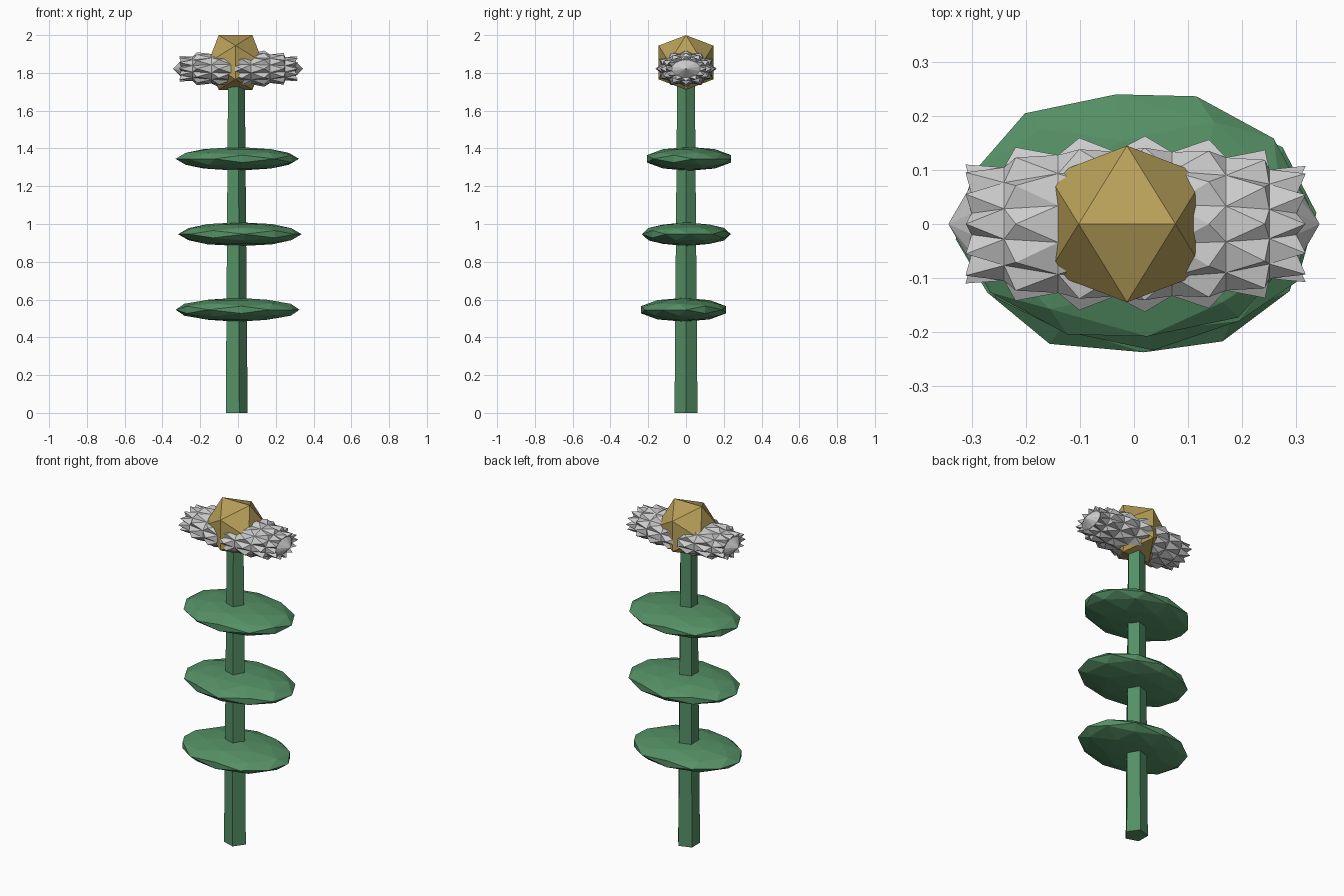
import bpy, bmesh, math
from mathutils import Vector, Matrix

if "Cube" in bpy.data.objects:
    bpy.data.objects.remove(bpy.data.objects["Cube"])

CX = -0.013  # stem axis


def make_object(name, bm, mat=None):
    bmesh.ops.recalc_face_normals(bm, faces=bm.faces[:])
    mesh = bpy.data.meshes.new(name)
    bm.to_mesh(mesh)
    bm.free()
    if mat:
        mesh.materials.append(mat)
    obj = bpy.data.objects.new(name, mesh)
    bpy.context.collection.objects.link(obj)
    return obj


def material(name, rgb):
    m = bpy.data.materials.new(name)
    m.diffuse_color = (*rgb, 1)
    m.use_nodes = True
    m.node_tree.nodes["Principled BSDF"].inputs["Base Color"].default_value = m.diffuse_color
    return m


def icosphere(detail, turn, scale, centre):
    """Icosahedron with an edge on top, optionally split once, turned about z then scaled."""
    g = (1 + 5 ** 0.5) / 2
    pts = []
    for s in (-1, 1):
        for t in (-g, g):
            pts += [Vector((s, 0, t)), Vector((t, s, 0)), Vector((0, t, s))]
    if detail:
        pts += [(p + q) / 2 for i, p in enumerate(pts) for q in pts[:i]
                if (p - q).length < 2.1]
    bm = bmesh.new()
    rot = Matrix.Rotation(math.radians(turn), 3, 'Z')
    for p in pts:
        bm.verts.new(rot @ p.normalized())
    bmesh.ops.convex_hull(bm, input=bm.verts[:])
    for v in bm.verts:
        v.co = Vector([a * b + c for a, b, c in zip(v.co, scale, centre)])
    return bm


green = material("leaf_green", (0.09, 0.28, 0.13))
gold = material("centre_gold", (0.48, 0.35, 0.1))

# Tapered five-sided stem
bm = bmesh.new()
rings = []
for r, z in ((0.064, 0.0), (0.049, 1.8)):
    rings.append([bm.verts.new((CX + r * math.cos(i * math.tau / 5),
                                r * math.sin(i * math.tau / 5), z)) for i in range(5)])
for i in range(5):
    j = (i + 1) % 5
    bm.faces.new((rings[0][i], rings[0][j], rings[1][j], rings[1][i]))
for ring in rings:
    bm.faces.new(ring)
make_object("stem", bm, green)

# Three flattened leaves, each turned a little
for n, (turn, x, y, z) in enumerate(((-28, -0.002, -0.013, 0.546),
                                     (4.5, 0.01, 0.002, 0.946),
                                     (37, -0.004, 0.016, 1.345))):
    make_object(f"leaf_{n + 1}",
                icosphere(1, turn, (0.328, 0.236, 0.063), (x, y, z)), green)

# Golden flower centre
make_object("flower_centre", icosphere(0, 0, (0.17,) * 3, (CX, 0, 1.855)), gold)

# Spiky petal mass: stretched rings along x with every panel drawn out to a point
SIDES, ZC = 12, 1.822
bm = bmesh.new()
rings = []
for x in (-0.30, -0.24, -0.14, -0.035, 0.07, 0.17, 0.25, 0.30):
    f = 0.85 * (1 - abs(x / 0.345) ** 2.6) ** 0.5
    rings.append([bm.verts.new((x, 0.163 * f * math.cos((i + 0.5) * math.tau / SIDES),
                                0.1 * f * math.sin((i + 0.5) * math.tau / SIDES)))
                  for i in range(SIDES)])
for a, b in zip(rings, rings[1:]):
    for i in range(SIDES):
        j = (i + 1) % SIDES
        bm.faces.new((a[i], a[j], b[j], b[i]))
tips = bmesh.ops.poke(bm, faces=bm.faces[:])["verts"]
for v in tips:
    v.co = Vector((v.co.x * 1.16, v.co.y * 1.22, v.co.z * 1.22))
for ring, x in ((rings[0], -0.343), (rings[-1], 0.343)):
    apex = bm.verts.new((x, 0, 0))
    for i in range(SIDES):
        bm.faces.new((ring[i], ring[(i + 1) % SIDES], apex))
bmesh.ops.translate(bm, verts=bm.verts[:], vec=(0, 0, ZC))
make_object("spiky_petals", bm)
